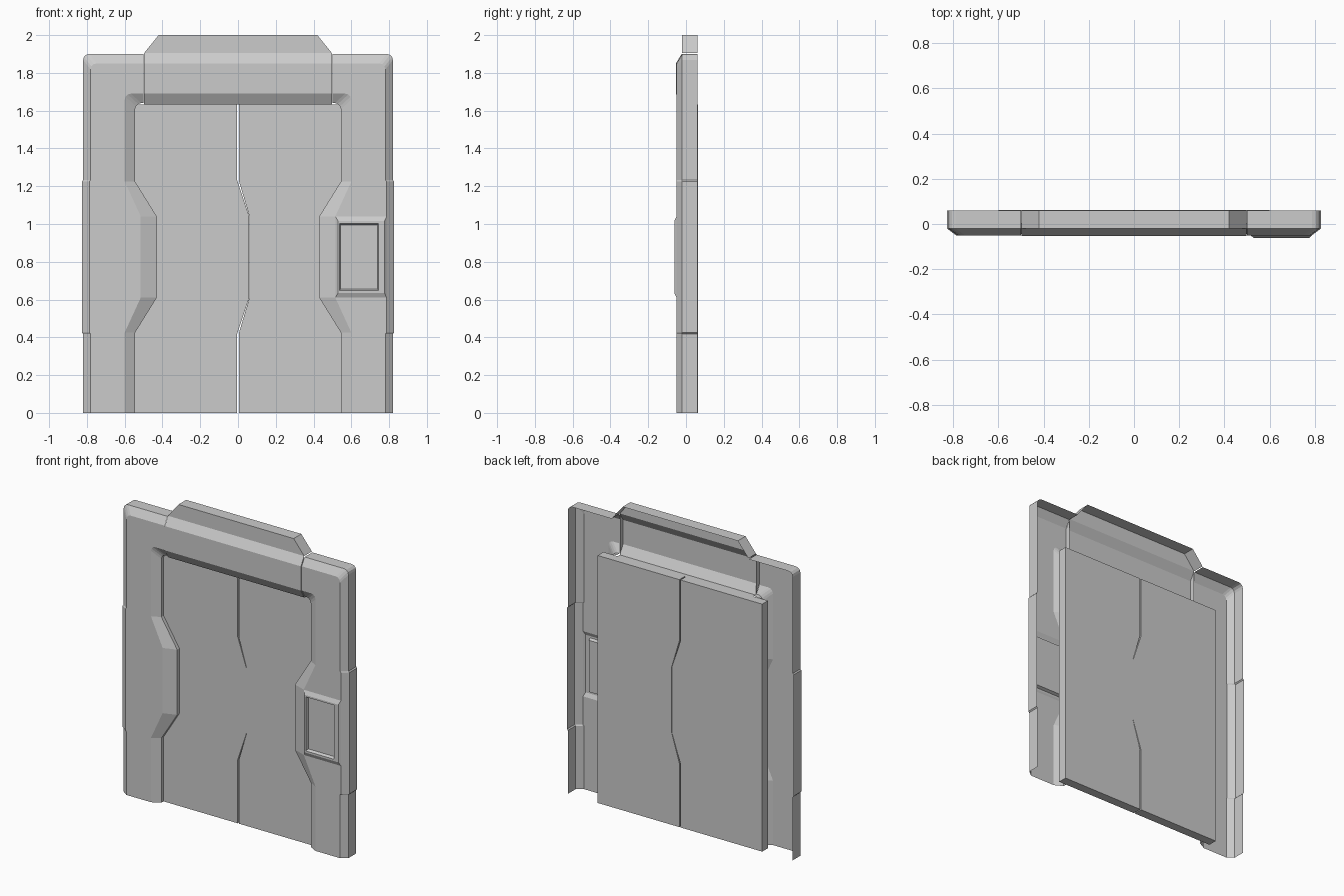
import bpy, bmesh, math

if "Cube" in bpy.data.objects:
    bpy.data.objects.remove(bpy.data.objects["Cube"])


def make(name, verts, faces, flip=False):
    mesh = bpy.data.meshes.new(name)
    mesh.from_pydata(verts, [], faces)
    bm = bmesh.new()
    bm.from_mesh(mesh)
    bmesh.ops.remove_doubles(bm, verts=bm.verts, dist=0.0005)
    if flip:
        bmesh.ops.reverse_faces(bm, faces=bm.faces)
    bm.to_mesh(mesh)
    bm.free()
    obj = bpy.data.objects.new(name, mesh)
    bpy.context.collection.objects.link(obj)
    return obj


def loft(rings, closed=False):
    """Quads joining consecutive rings of equal length."""
    n = len(rings[0])
    verts = [p for r in rings for p in r]
    faces = []
    for j in range(len(rings) - 1):
        for i in range(n if closed else n - 1):
            k = (i + 1) % n
            faces.append((j*n + i, j*n + k, (j+1)*n + k, (j+1)*n + i))
    return verts, faces


# Frame cross-section: x on the post, matching z on the top rail, depth y
PROFILE = [(.82, 1.90, .06), (.82, 1.90, -.02), (.78, 1.85, -.05),
           (.60, 1.69, -.05), (.545, 1.64, -.02), (.545, 1.64, .01)]
REACH = [.007, .007, .007, -.085, -.115, -.115]   # side plate growth


def post_ring(z, out=0, inner=0):
    ring = []
    for (x, _, y), g in zip(PROFILE, REACH):
        ring.append((x + g * (out if g > 0 else inner), y, z))
    return ring


def corner_ring(t, c=.032):
    a = t * math.pi / 2
    return [(x - c + c*math.cos(a), y, z - c + c*math.sin(a)) for x, z, y in PROFILE]


def frame_half(side, name, console):
    rings = [post_ring(0), post_ring(.418), post_ring(.425, 1),
             post_ring(.61, 1, 1), post_ring(1.04, 1, 1),
             post_ring(1.225, 1), post_ring(1.232)]
    rings += [corner_ring(t) for t in (0, .33, .67, 1)]
    rings.append([(.5, y, z) for _, z, y in PROFILE])
    verts, faces = loft(rings)
    if console:
        # leave the opening that the control console fills
        del faces[3 * (len(PROFILE) - 1) + 2]
    make(name, [(side*x, y, z) for x, y, z in verts], faces, flip=side > 0)


frame_half(1, "right_frame", True)
frame_half(-1, "left_frame", False)


# Raised control console with sunken screen
def rect(x0, x1, z0, z1, y):
    return [(x0, y, z0), (x1, y, z0), (x1, y, z1), (x0, y, z1)]


v, f = loft([rect(.515, .787, .61, 1.04, -.05), rect(.53, .775, .635, 1.015, -.062),
             rect(.538, .743, .647, 1.003, -.062), rect(.543, .738, .655, .995, -.043)], True)
f.append((12, 13, 14, 15))
make("control_console", v, f)

# Header over the doorway: half width, depth, height
HEAD = [(.42, .06, 2), (.42, -.02, 2), (.497, -.02, 1.905), (.497, -.054, 1.85),
        (.497, -.054, 1.69), (.497, -.02, 1.632), (.497, .01, 1.632)]
v, f = loft([[(-w, y, z) for w, y, z in HEAD], [(w, y, z) for w, y, z in HEAD]])
v += [(-.497, .06, 1.905), (.497, .06, 1.905)]
f += [(0, 14, 2, 1), (7, 8, 9, 15), (2, 5, 4, 3), (9, 10, 11, 12)]
make("header", v, f, flip=True)

# Two sliding door leaves with an interlocking seam
SEAM = [(0, 0), (0, .42), (.06, .61), (.06, 1.04), (0, 1.23), (0, 1.632)]
for side, name in ((-1, "left_door"), (1, "right_door")):
    outline = [(side*.6, 0)]
    outline += [(x + side*(.004 if x == 0 else .001), z) for x, z in SEAM]
    outline.append((side*.6, 1.632))
    n = len(outline)
    v, f = loft([[(x, y, z) for x, z in outline] for y in (.003, .063)], True)
    f += [tuple(range(n))[::-1], tuple(range(n, 2*n))]
    make(name, v, f, flip=side < 0)

# Consistent outward normals on the solid doors
for name in ("left_door", "right_door"):
    bm = bmesh.new()
    me = bpy.data.objects[name].data
    bm.from_mesh(me)
    bmesh.ops.recalc_face_normals(bm, faces=bm.faces)
    bm.to_mesh(me)
    bm.free()
